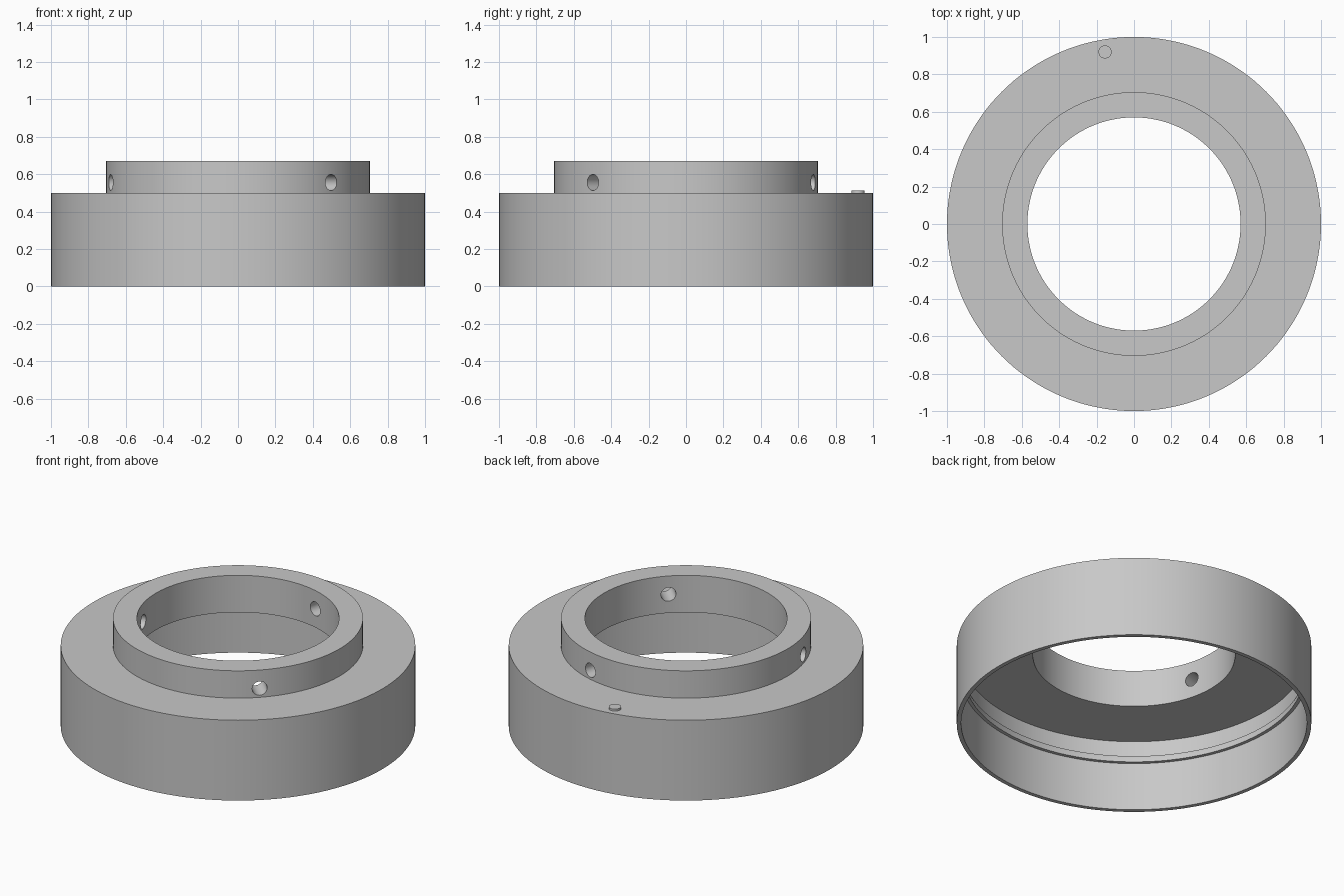
import bpy
import bmesh
from math import radians, pi
from mathutils import Matrix, Vector

cube = bpy.data.objects.get("Cube")
if cube:
    bpy.data.objects.remove(cube, do_unlink=True)

grey = bpy.data.materials.new("plain grey")
grey.use_nodes = True
colour = (0.58, 0.58, 0.58, 1)
grey.diffuse_color = colour
grey.node_tree.nodes["Principled BSDF"].inputs["Base Color"].default_value = colour


def make_object(name, bm):
    mesh = bpy.data.meshes.new(name)
    bmesh.ops.recalc_face_normals(bm, faces=bm.faces)
    bm.to_mesh(mesh)
    bm.free()
    mesh.materials.append(grey)
    obj = bpy.data.objects.new(name, mesh)
    bpy.context.collection.objects.link(obj)
    return obj


def smooth(obj):
    bpy.ops.object.select_all(action="DESELECT")
    obj.select_set(True)
    bpy.context.view_layer.objects.active = obj
    bpy.ops.object.shade_smooth_by_angle(angle=radians(25))


def cylinder(bm, radius, depth, matrix, segments=32):
    bmesh.ops.create_cone(bm, cap_ends=True, segments=segments, radius1=radius,
                          radius2=radius, depth=depth, matrix=matrix)


# Flanged ring: closed radius/height section turned about z
section = [
    (1, 0), (1, 0.5), (0.705, 0.5), (0.705, 0.67),       # outside and collar
    (0.57, 0.67), (0.57, 0.44),                          # bore
    (0.97, 0.44), (0.97, 0.345), (0.96, 0.34),           # cavity and lip
    (0.955, 0.323), (0.955, 0.3), (0.975, 0.3), (0.975, 0),
]
bm = bmesh.new()
verts = [bm.verts.new((r, 0, z)) for r, z in section]
edges = [bm.edges.new((a, b)) for a, b in zip(verts, verts[1:] + verts[:1])]
bmesh.ops.spin(bm, geom=verts + edges, cent=(0, 0, 0), axis=(0, 0, 1),
               angle=2 * pi, steps=144, use_merge=True)
bmesh.ops.remove_doubles(bm, verts=bm.verts, dist=0.0001)
ring = make_object("flanged_ring", bm)

# Three screw holes through the collar
bm = bmesh.new()
for angle in (-45, 75, 195):
    turn = Matrix.Rotation(radians(angle), 4, "Z")
    place = Matrix.Translation(Vector((0.64, 0, 0.556)))
    cylinder(bm, 0.043, 0.3, turn @ place @ Matrix.Rotation(pi / 2, 4, "Y"))
cutter = make_object("screw_hole_cutter", bm)
cutter.hide_render = True

cut = ring.modifiers.new("screw holes", "BOOLEAN")
cut.operation = "DIFFERENCE"
cut.solver = "EXACT"
cut.object = cutter
bpy.ops.object.select_all(action="DESELECT")
ring.select_set(True)
bpy.context.view_layer.objects.active = ring
bpy.ops.object.modifier_apply(modifier=cut.name)
bpy.data.objects.remove(cutter, do_unlink=True)
smooth(ring)

# Small index pin on the flange
bm = bmesh.new()
cylinder(bm, 0.035, 0.06, Matrix.Translation(Vector((-0.155, 0.92, 0.482))))
smooth(make_object("index_pin", bm))
